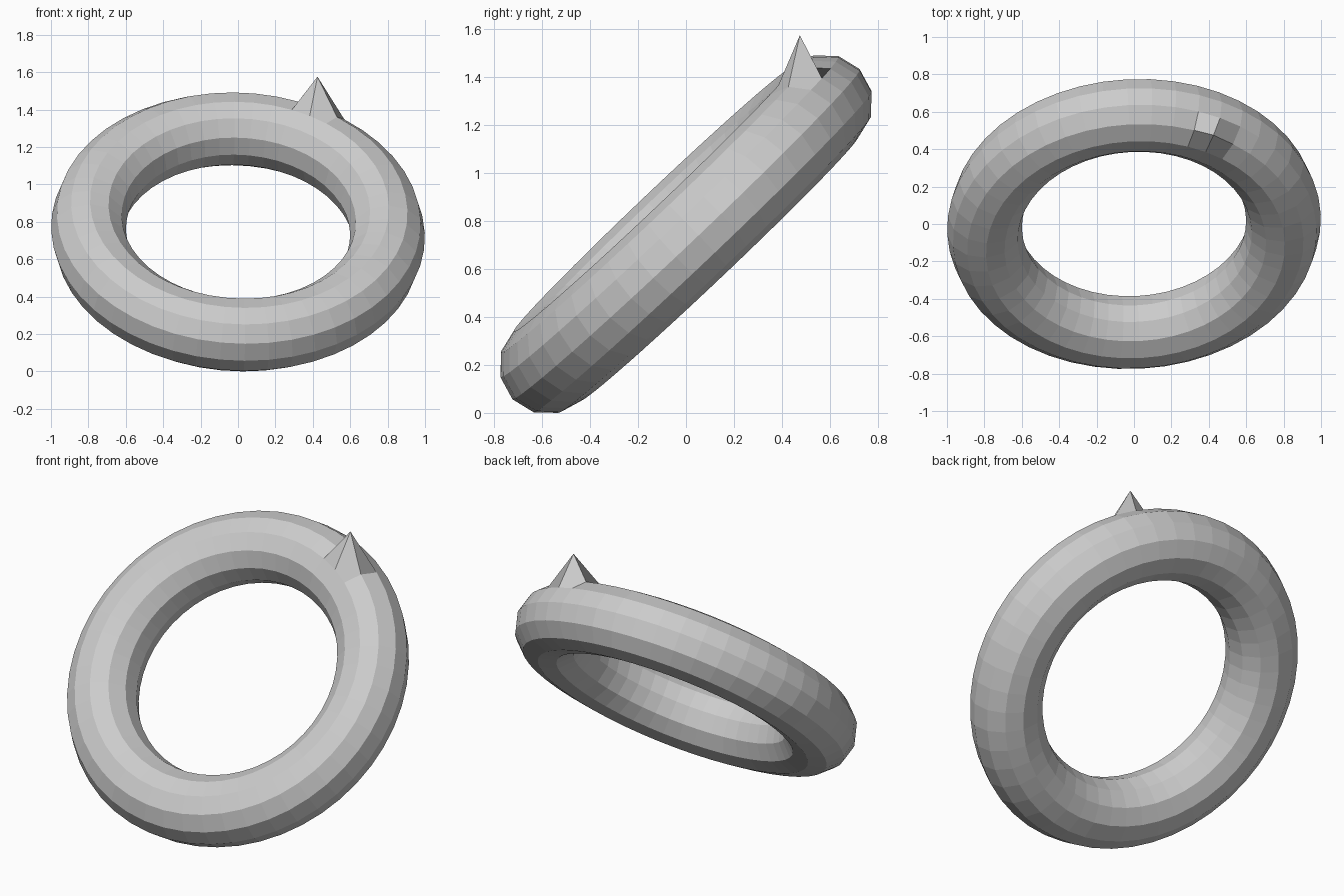
import bpy
import bmesh
from math import radians, sin, cos
from mathutils import Vector, Matrix

if "Cube" in bpy.data.objects:
    bpy.data.objects.remove(bpy.data.objects["Cube"])

# Ring orientation: tilted back, with a slight sideways lean
tilt = radians(43.5)
normal = Vector((0.04, -sin(tilt), cos(tilt))).normalized()
side = (Vector((1, 0, 0)) - normal * normal.x).normalized()
up = normal.cross(side)
basis = Matrix((side, up, normal)).transposed().to_4x4()
spin = Matrix.Rotation(radians(2), 4, 'Z')

# Low-poly ring
bpy.ops.mesh.primitive_torus_add(major_segments=48, minor_segments=12,
                                 major_radius=0.8, minor_radius=0.2)
ring = bpy.context.object
ring.name = "ring_with_spike"
ring.data.transform(Matrix.Translation((0, 0, 0.745)) @ basis @ spin)

# Spike: one ring vertex pulled straight up
bm = bmesh.new()
bm.from_mesh(ring.data)
tip = Vector((0.425, 0.475, 1.575))
base = Vector((0.425, 0.47, 1.41))
vert = min(bm.verts, key=lambda v: (v.co - base).length)
vert.co = tip

# Rest on the ground
low = min(v.co.z for v in bm.verts)
bmesh.ops.translate(bm, verts=bm.verts, vec=(0, 0, -low))
bm.to_mesh(ring.data)
bm.free()
